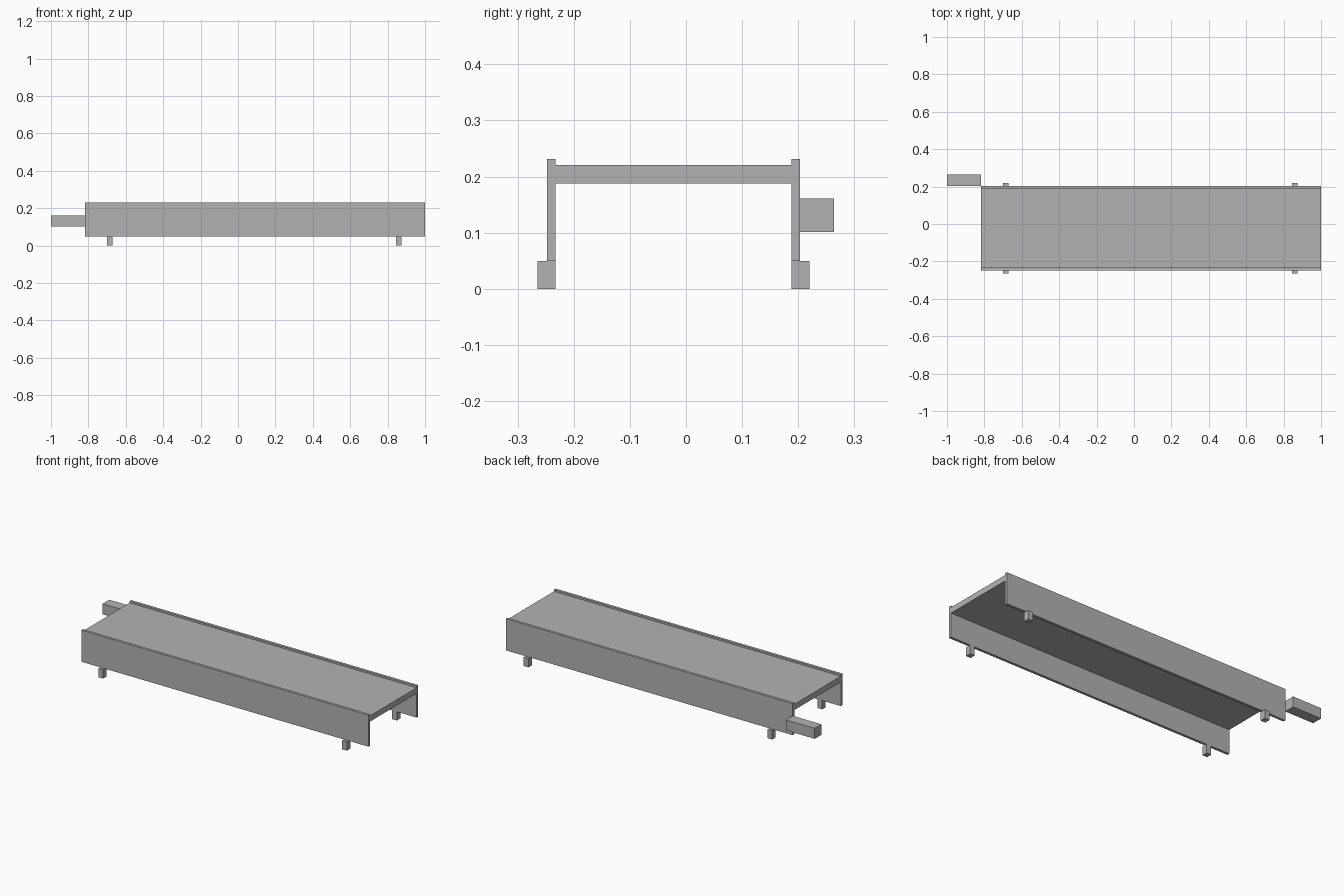
import bpy
from mathutils import Vector

cube = bpy.data.objects.get("Cube")
if cube:
    bpy.data.objects.remove(cube, do_unlink=True)

grey = bpy.data.materials.new("plain_grey")
grey.use_nodes = True
colour = (0.45, 0.45, 0.45, 1)
grey.diffuse_color = colour
grey.node_tree.nodes["Principled BSDF"].inputs["Base Color"].default_value = colour


def box(name, low, high):
    """Add a box spanning two opposite corners."""
    low, high = Vector(low), Vector(high)
    bpy.ops.mesh.primitive_cube_add(size=1, location=(low + high) / 2)
    obj = bpy.context.object
    obj.name = name
    obj.scale = high - low
    bpy.ops.object.transform_apply(location=False, rotation=False, scale=True)
    obj.data.materials.append(grey)
    return obj


START, END = -0.818, 1.0      # length of the conveyor
MID = -0.0225                 # centre line between the rails
INNER, OUTER, FOOT = 0.2105, 0.2255, 0.2425

# Flat bed between the rails
box("conveyor_bed", (START, MID - INNER, 0.188), (END, MID + INNER, 0.221))

# Side rails with a pair of feet under each
for side, label in ((-1, "front"), (1, "back")):
    near, far = sorted((MID + side * INNER, MID + side * OUTER))
    box(label + "_side_rail", (START, near, 0.05), (END, far, 0.231))
    near, far = sorted((MID + side * INNER, MID + side * FOOT))
    for x, place in ((-0.685, "right"), (0.86, "left")):
        box(f"{label}_{place}_foot", (x - 0.015, near, 0), (x + 0.015, far, 0.05))

# Drive motor housing beside the end of the back rail
box("motor_housing", (-1, MID + OUTER, 0.101), (START, 0.264, 0.161))
